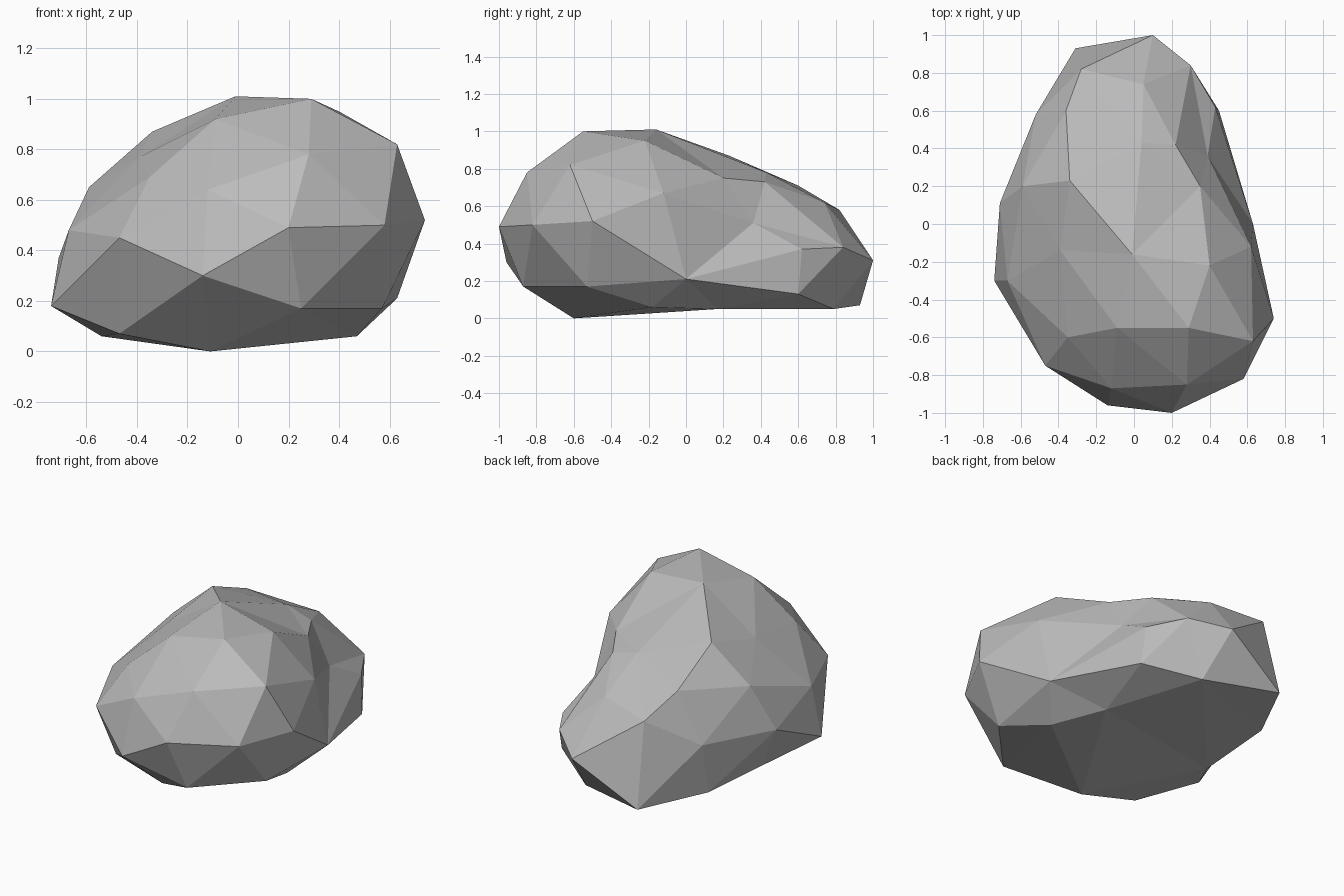
import bpy
import bmesh
from mathutils import Vector

# Remove only the default cube
default_cube = bpy.data.objects.get("Cube")
if default_cube:
    bpy.data.objects.remove(default_cube, do_unlink=True)


def make_material(name, colour):
    """Plain flat material for viewport and render."""
    material = bpy.data.materials.new(name)
    material.use_nodes = True
    material.diffuse_color = colour
    shader = material.node_tree.nodes["Principled BSDF"]
    shader.inputs["Base Color"].default_value = colour
    shader.inputs["Roughness"].default_value = 0.9
    return material


def wrap_corners(corners, centre, stretch):
    """Join chiselled corners into one closed faceted skin.

    The corners are projected onto a sphere around the centre, where their
    hull gives the facets. They are then moved back out to their true places,
    which keeps hollows and ridges that a plain hull would fill.
    """
    bm = bmesh.new()
    true_place = {}
    for corner in corners:
        offset = corner - centre
        direction = Vector((offset.x, offset.y / stretch, offset.z))
        vert = bm.verts.new(direction.normalized())
        true_place[vert] = corner
    bmesh.ops.convex_hull(bm, input=list(bm.verts))
    for vert in bm.verts:
        vert.co = true_place[vert]
    bmesh.ops.recalc_face_normals(bm, faces=list(bm.faces))
    return bm


def add_object(name, bm, material):
    """Turn the bmesh into a flat shaded object in the scene."""
    mesh = bpy.data.meshes.new(name)
    bm.to_mesh(mesh)
    bm.free()
    mesh.materials.append(material)
    for polygon in mesh.polygons:
        polygon.use_smooth = False
    obj = bpy.data.objects.new(name, mesh)
    bpy.context.scene.collection.objects.link(obj)
    return obj


# Boulder corners in hundredths of a unit, layer by layer from the ground up
underside = [(-11, -60, 0), (-47, -55, 7), (-54, 1, 6), (-52, 52, 8),
             (-31, 93, 7), (15, 79, 5), (35, 17, 5), (47, -18, 6)]
lower_flank = [(-14, -96, 30), (25, -87, 17), (57, -53, 17), (63, 0, 21),
               (45, 60, 13), (10, 100, 31), (-74, -30, 18)]
waist = [(20, -100, 49), (58, -82, 50), (74, -50, 52), (-47, -75, 45),
         (-67, -30, 48), (-71, 11, 37), (-52, 58, 40), (43, 62, 37),
         (30, 84, 38), (39, 36, 51)]
shoulder = [(-12, -87, 64), (28, -85, 78), (63, -62, 82), (-35, -60, 69),
            (62, -12, 67), (-59, 20, 65), (-28, 82, 58), (5, 74, 62),
            (22, 42, 73), (35, 20, 75)]
crown = [(-9, -55, 92), (29, -55, 100), (40, -22, 95), (-1, -16, 101),
         (-39, -14, 77), (-34, 23, 87), (4, 43, 78), (-36, 60, 71)]

# Assemble the boulder
layers = (underside, lower_flank, waist, shoulder, crown)
boulder_corners = [Vector(corner) / 100 for layer in layers for corner in layer]
stone_grey = make_material("stone grey", (0.5, 0.5, 0.5, 1))
boulder_skin = wrap_corners(boulder_corners, Vector((0, 0, 0.42)), 1.4)
boulder = add_object("boulder", boulder_skin, stone_grey)
